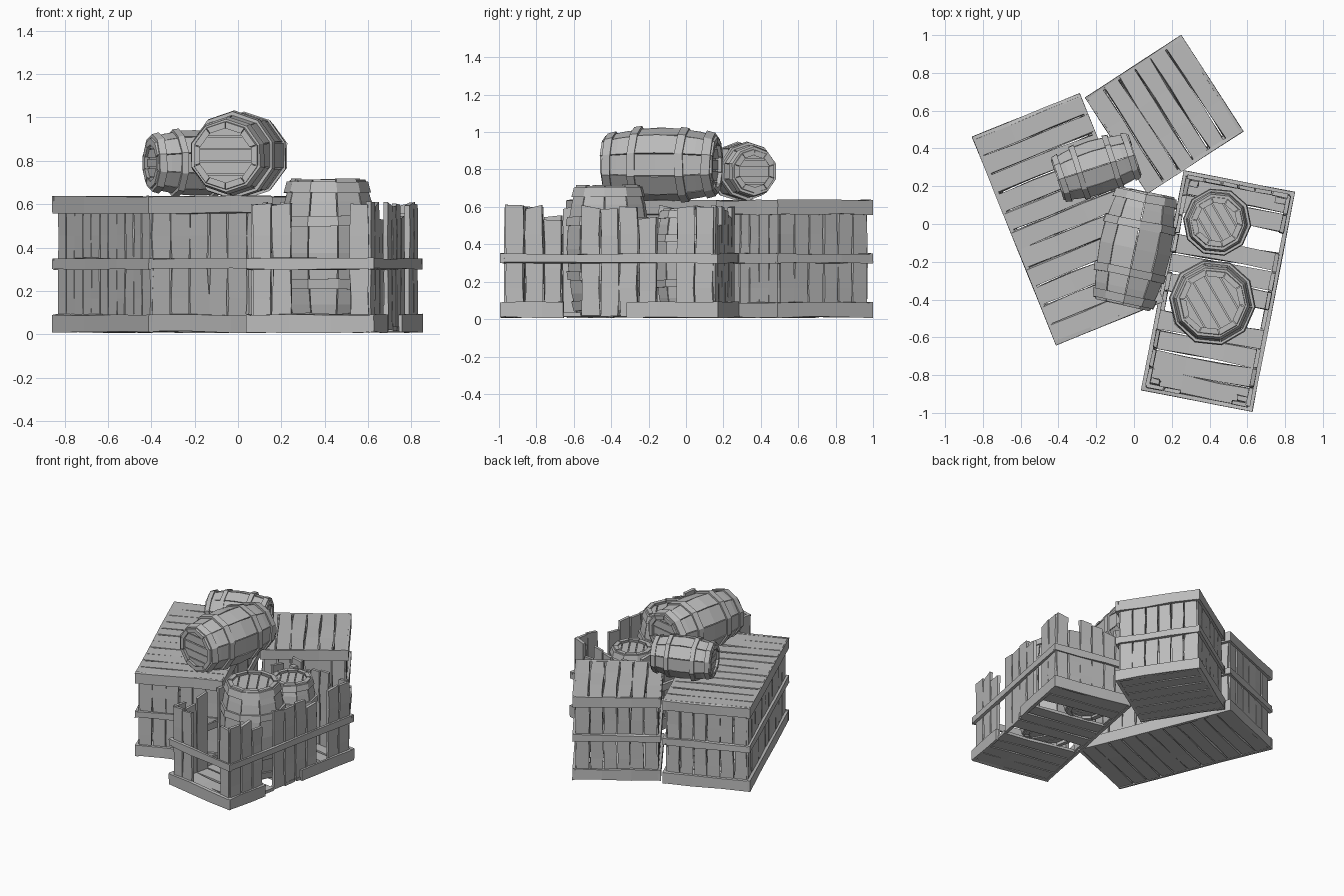
import bpy, bmesh, random
from math import sin, cos, tau, radians, sqrt
from mathutils import Matrix, Vector

random.seed(4)
if "Cube" in bpy.data.objects:
    bpy.data.objects.remove(bpy.data.objects["Cube"])

wood = bpy.data.materials.new("grey_wood")
wood.use_nodes = True
grey = (0.5, 0.5, 0.5, 1)
wood.diffuse_color = grey
wood.node_tree.nodes["Principled BSDF"].inputs["Base Color"].default_value = grey


def wob(a):
    return random.uniform(-a, a)


def loft(bm, rings, closed=False):
    """Skin a row of equal rings, capped or joined end to end."""
    vs = [[bm.verts.new(p) for p in r] for r in rings]
    n = len(vs[0])
    pairs = list(zip(vs, vs[1:])) + ([(vs[-1], vs[0])] if closed else [])
    for a, b in pairs:
        for i in range(n):
            j = (i + 1) % n
            bm.faces.new((a[i], a[j], b[j], b[i]))
    if not closed:
        bm.faces.new(vs[0])
        bm.faces.new(vs[-1])


def slab(bm, lo, hi, axis, segs=3, rough=0.006, mat=Matrix(), slant=0.0):
    """Uneven board running along one axis."""
    u, v = [k for k in range(3) if k != axis]
    rings = []
    for s in range(segs + 1):
        ring = []
        for cu, cv in ((lo, lo), (hi, lo), (hi, hi), (lo, hi)):
            p = Vector()
            p[axis] = lo[axis] + (hi[axis] - lo[axis]) * s / segs
            p[u], p[v] = cu[u], cv[v]
            if s == segs:
                p[axis] += slant * (1 if cu is hi else -1)
            for k in (u, v):
                thin = hi[k] - lo[k] < 0.03
                p[k] += wob(rough * (0.35 if thin else 1))
            ring.append(mat @ p)
        rings.append(ring)
    loft(bm, rings)


def finish(bm, name, matrix):
    bmesh.ops.recalc_face_normals(bm, faces=bm.faces)
    me = bpy.data.meshes.new(name)
    bm.to_mesh(me)
    bm.free()
    me.materials.append(wood)
    ob = bpy.data.objects.new(name, me)
    ob.matrix_world = matrix
    bpy.context.collection.objects.link(ob)


def deck(name, matrix, w, l, z, n, axis, skip=()):
    """Row of boards forming a lid or floor."""
    bm = bmesh.new()
    span = w if axis == 1 else l
    step = span / n
    for i in range(n):
        if i in skip:
            continue
        a, b = -span / 2 + i * step + 0.004, -span / 2 + (i + 1) * step - 0.004
        if axis == 1:
            slab(bm, (a, -l / 2, z), (b, l / 2, z + 0.02), 1)
        else:
            slab(bm, (-w / 2, a, z), (w / 2, b, z + 0.02), 0)
    finish(bm, name, matrix)


def crate(name, x, y, turn, w, l, heights, bands, breaks=()):
    """Board walls and outer bands; heights lists each wall from front anticlockwise."""
    matrix = Matrix.Translation((x, y, 0)) @ Matrix.Rotation(radians(turn), 4, 'Z')
    walls, rails = bmesh.new(), bmesh.new()
    for side in range(4):
        rot = Matrix.Rotation(side * tau / 4, 4, 'Z')
        length, depth = (w, l / 2) if side % 2 == 0 else (l, w / 2)
        row = heights[side]
        step = (length - 0.05) / len(row)
        for i, top in enumerate(row):
            if top:
                a = -length / 2 + 0.025 + i * step
                slab(walls, (a + 0.004, -depth + 0.018, 0.02),
                     (a + step - 0.004, -depth + 0.04, top), 2, 4, 0.006, rot, wob(0.012))
        for k, (z0, z1) in enumerate(bands):
            spans = [(-0.5, 0.5)]
            if (side, k) in breaks:
                spans = [(-0.5, -0.21), (0.08, 0.5)]
            for s0, s1 in spans:
                slab(rails, (s0 * length, -depth, z0), (s1 * length, -depth + 0.022, z1),
                     0, 3, 0.005, rot)
    finish(walls, name + "_wall_boards", matrix)
    finish(rails, name + "_bands", matrix)
    return matrix


def barrel(name, loc, rot, R, L, sides=10):
    """Bulged staves, hoops and recessed board heads along local z."""
    matrix = Matrix.Translation(loc) @ rot
    half = L / 2

    def rad(t):
        return R * (0.97 - 0.22 * t * t)

    def at(a, r, t):
        return (r * cos(a), r * sin(a), t * half)

    bm = bmesh.new()
    for i in range(sides):
        a0, a1 = tau * i / sides + 0.012, tau * (i + 1) / sides - 0.012
        end = 1 + wob(0.012)
        rings = []
        for t in (-end, -0.7, -0.35, 0, 0.35, 0.7, end):
            r = rad(t) + wob(0.003)
            rings.append([at(a0, r, t), at(a1, r, t), at(a1, r - 0.03, t), at(a0, r - 0.03, t)])
        loft(bm, rings)
    finish(bm, name + "_staves", matrix)

    bm = bmesh.new()
    for t0, t1 in ((0.82, 0.97), (0.36, 0.5), (-0.5, -0.36), (-0.97, -0.82)):
        rings = []
        for i in range(sides):
            a, e, d = tau * i / sides, 0.012 + wob(0.003), wob(0.012)
            rings.append([at(a, rad(t0) + e, t0 + d), at(a, rad(t1) + e, t1 + d),
                          at(a, rad(t1) - 0.01, t1 + d), at(a, rad(t0) - 0.01, t0 + d)])
        loft(bm, rings, True)
    finish(bm, name + "_hoops", matrix)

    bm = bmesh.new()
    r = rad(0.9) - 0.015
    for s in (-1, 1):
        loft(bm, [[at(tau * i / sides, r, s * t) for i in range(sides)] for t in (0.85, 0.89)])
        for j in range(5):
            x0, x1 = r * (-1 + 0.4 * j) + 0.003, r * (-0.6 + 0.4 * j) - 0.003
            y0, y1 = (sqrt(r * r - q * q) for q in (x0, x1))
            loft(bm, [[(x0, -y0, z), (x1, -y1, z), (x1, y1, z), (x0, y0, z)]
                      for z in (s * 0.88 * half, s * (0.93 + wob(0.01)) * half)])
    finish(bm, name + "_heads", matrix)


# Closed crates
three = [(0.01, 0.09), (0.3, 0.35), (0.56, 0.635)]
long_wall, short_wall = [0.6] * 11, [0.6] * 6
m = crate("long_crate", -0.35, 0.025, 22, 0.615, 1.19,
          [short_wall, long_wall, short_wall, long_wall], three)
deck("long_crate_lid", m, 0.6, 1.17, 0.615, 11, 0)
deck("long_crate_floor", m, 0.59, 1.16, 0.012, 11, 0)
m = crate("square_crate", 0.16, 0.58, 33, 0.607, 0.607, [short_wall] * 4, three)
deck("square_crate_lid", m, 0.59, 0.59, 0.615, 6, 1)
deck("square_crate_floor", m, 0.585, 0.585, 0.012, 6, 1)

# Broken open crate
front = [0.6, 0.6, 0, 0, 0, 0.6]
right = [0.61, 0.6, 0.53, 0, 0.6, 0.59, 0.6, 0.54, 0, 0.6, 0.6]
back = [0.6, 0.5, 0.6, 0.58, 0.55, 0.6]
left = [0.5, 0.6, 0.55, 0.6, 0, 0.58, 0.6, 0, 0.6, 0.55, 0.6]
m = crate("open_crate", 0.445, -0.355, -11, 0.6, 1.185,
          [front, right, back, left], three[:2], {(1, 0)})
deck("open_crate_floor", m, 0.57, 1.15, 0.015, 11, 0, (4, 8))

# Corner battens inside the open crate
bm = bmesh.new()
for sx in (-0.235, 0.235):
    for sy in (-0.535, 0.535):
        slab(bm, (sx - 0.025, sy - 0.015, 0.03), (sx + 0.025, sy + 0.015, 0.56), 2)
finish(bm, "open_crate_battens", m)

# Barrels
up = Matrix.Rotation(radians(30), 4, 'Z')


def lying(turn):
    return Matrix.Rotation(radians(turn), 4, 'Z') @ Matrix.Rotation(tau / 4, 4, 'Y')


barrel("large_standing_barrel", (0.415, -0.415, 0.375), up, 0.232, 0.68)
barrel("small_standing_barrel", (0.44, 0.01, 0.31), up, 0.18, 0.56)
barrel("large_lying_barrel", (0.005, -0.13, 0.825), lying(78), 0.205, 0.61)
barrel("small_lying_barrel", (-0.2, 0.3, 0.79), lying(18), 0.155, 0.43)
